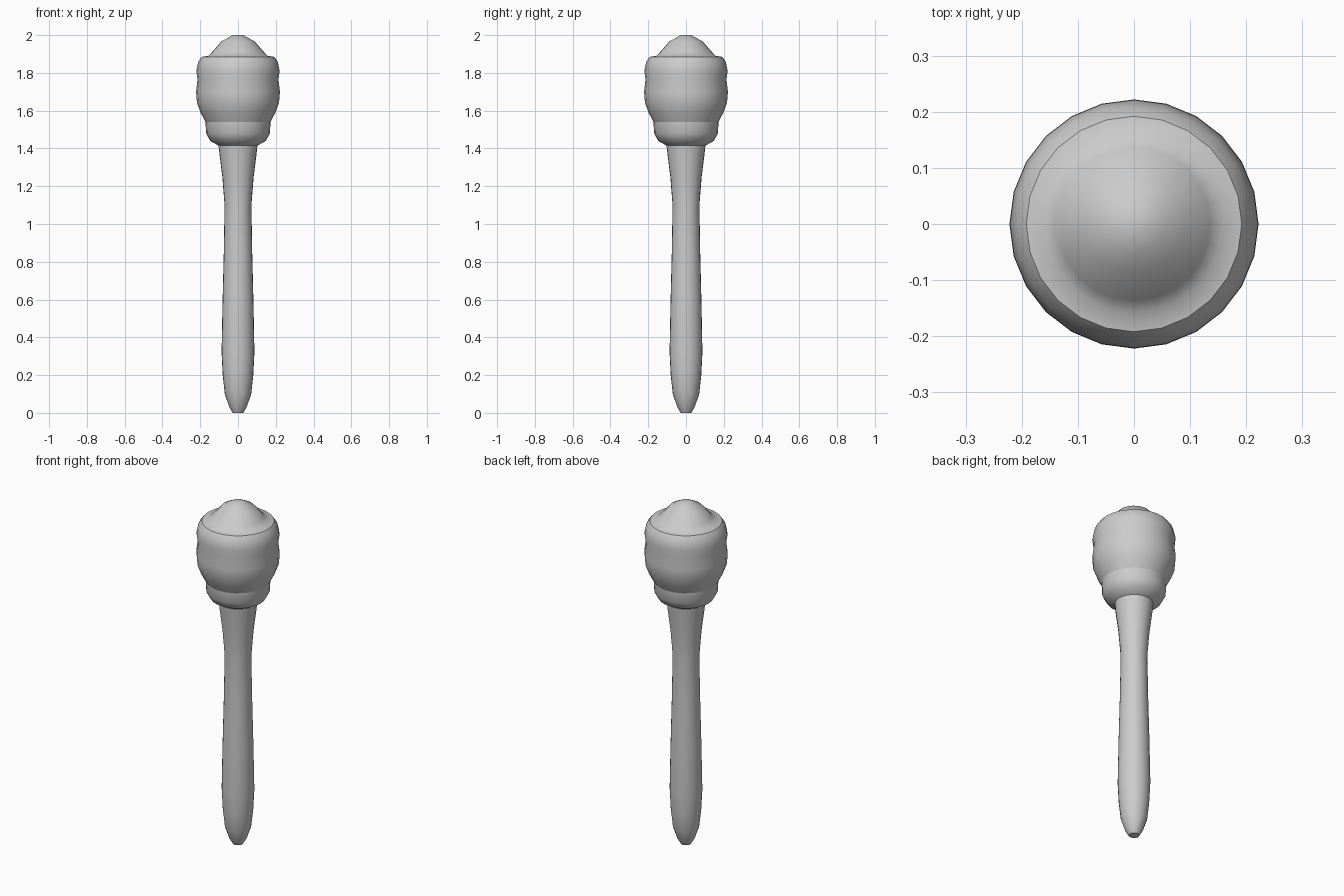
import bpy, bmesh, math

if "Cube" in bpy.data.objects:
    bpy.data.objects.remove(bpy.data.objects["Cube"])

SIDES = 24


def lathe(name, profile, cap_bottom=False, cap_top=False):
    """Revolve (radius, height) points around z."""
    bm = bmesh.new()
    rings = []
    for r, z in profile:
        rings.append([bm.verts.new((r * math.cos(2 * math.pi * i / SIDES),
                                    r * math.sin(2 * math.pi * i / SIDES), z))
                      for i in range(SIDES)])
    for a, b in zip(rings, rings[1:]):
        for i in range(SIDES):
            j = (i + 1) % SIDES
            bm.faces.new((a[i], a[j], b[j], b[i]))
    if cap_bottom:
        bm.faces.new(rings[0][::-1])
    if cap_top:
        bm.faces.new(rings[-1])
    mesh = bpy.data.meshes.new(name)
    bm.to_mesh(mesh)
    bm.free()
    obj = bpy.data.objects.new(name, mesh)
    bpy.context.collection.objects.link(obj)
    bpy.ops.object.select_all(action='DESELECT')
    obj.select_set(True)
    bpy.context.view_layer.objects.active = obj
    bpy.ops.object.shade_smooth_by_angle(angle=math.radians(40))
    return obj


# Tapered handle with rounded foot
lathe("handle", [(0.028, 0), (0.046, 0.03), (0.07, 0.10), (0.081, 0.20), (0.087, 0.32),
                 (0.082, 0.58), (0.075, 0.86), (0.071, 1.10), (0.083, 1.25),
                 (0.097, 1.36), (0.103, 1.415)], cap_bottom=True)

# Collar under the head
lathe("collar", [(0.103, 1.415), (0.147, 1.44), (0.169, 1.48), (0.172, 1.54)])

# Head with a shallow waist and flat shoulder
lathe("head", [(0.172, 1.54), (0.198, 1.59), (0.217, 1.64), (0.222, 1.70), (0.214, 1.765),
               (0.221, 1.81), (0.210, 1.86), (0.192, 1.885)])

# Domed cap on top
lathe("cap", [(0.192, 1.885), (0.158, 1.89), (0.136, 1.912), (0.088, 1.967),
              (0.054, 1.985), (0.028, 2.0)], cap_top=True)
